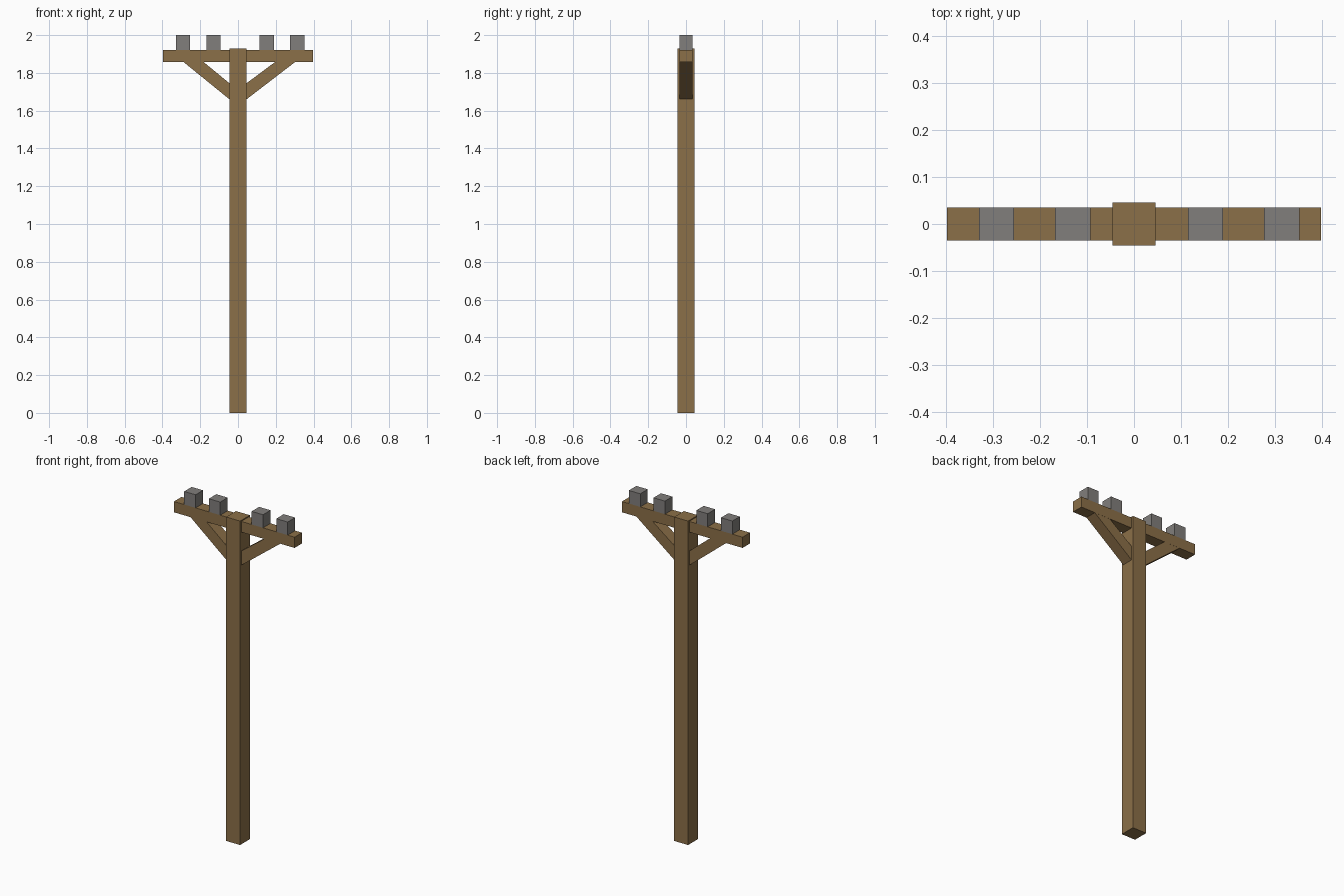
import bpy, bmesh

if "Cube" in bpy.data.objects:
    bpy.data.objects.remove(bpy.data.objects["Cube"])


def material(name, rgb):
    m = bpy.data.materials.new(name)
    m.diffuse_color = (*rgb, 1)
    m.use_nodes = True
    m.node_tree.nodes["Principled BSDF"].inputs["Base Color"].default_value = m.diffuse_color
    return m


wood = material("wood", (0.26, 0.16, 0.065))
grey = material("grey", (0.22, 0.21, 0.20))


def prism(name, profile, depth, mat):
    """Extrude an (x, z) profile along y, centred on y = 0."""
    bm = bmesh.new()
    face = bm.faces.new([bm.verts.new((x, -depth / 2, z)) for x, z in profile])
    ext = bmesh.ops.extrude_face_region(bm, geom=[face])
    verts = [v for v in ext["geom"] if isinstance(v, bmesh.types.BMVert)]
    bmesh.ops.translate(bm, verts=verts, vec=(0, depth, 0))
    bmesh.ops.recalc_face_normals(bm, faces=bm.faces)
    mesh = bpy.data.meshes.new(name)
    bm.to_mesh(mesh)
    bm.free()
    mesh.materials.append(mat)
    obj = bpy.data.objects.new(name, mesh)
    bpy.context.collection.objects.link(obj)
    return obj


def box(name, x0, x1, z0, z1, depth, mat):
    return prism(name, [(x0, z0), (x1, z0), (x1, z1), (x0, z1)], depth, mat)


ARM_BOTTOM, ARM_TOP = 1.858, 1.922

# Upright pole and crossarm through its top
box("pole", -0.046, 0.046, 0, 1.928, 0.092, wood)
box("crossarm", -0.397, 0.397, ARM_BOTTOM, ARM_TOP, 0.07, wood)

# Diagonal braces from the pole to the underside of the arm
for name, side, reach in (("left_brace", -1, 0.289), ("right_brace", 1, 0.303)):
    prism(name, [(side * 0.045, 1.66), (side * reach, ARM_BOTTOM),
                 (side * (reach - 0.106), ARM_BOTTOM), (side * 0.045, 1.745)],
          0.069, wood)

# Four insulator blocks standing on the arm
for i, x in enumerate((-0.292, -0.130, 0.152, 0.314)):
    box(f"insulator_{i + 1}", x - 0.0375, x + 0.0375, ARM_TOP, 2.0, 0.07, grey)
